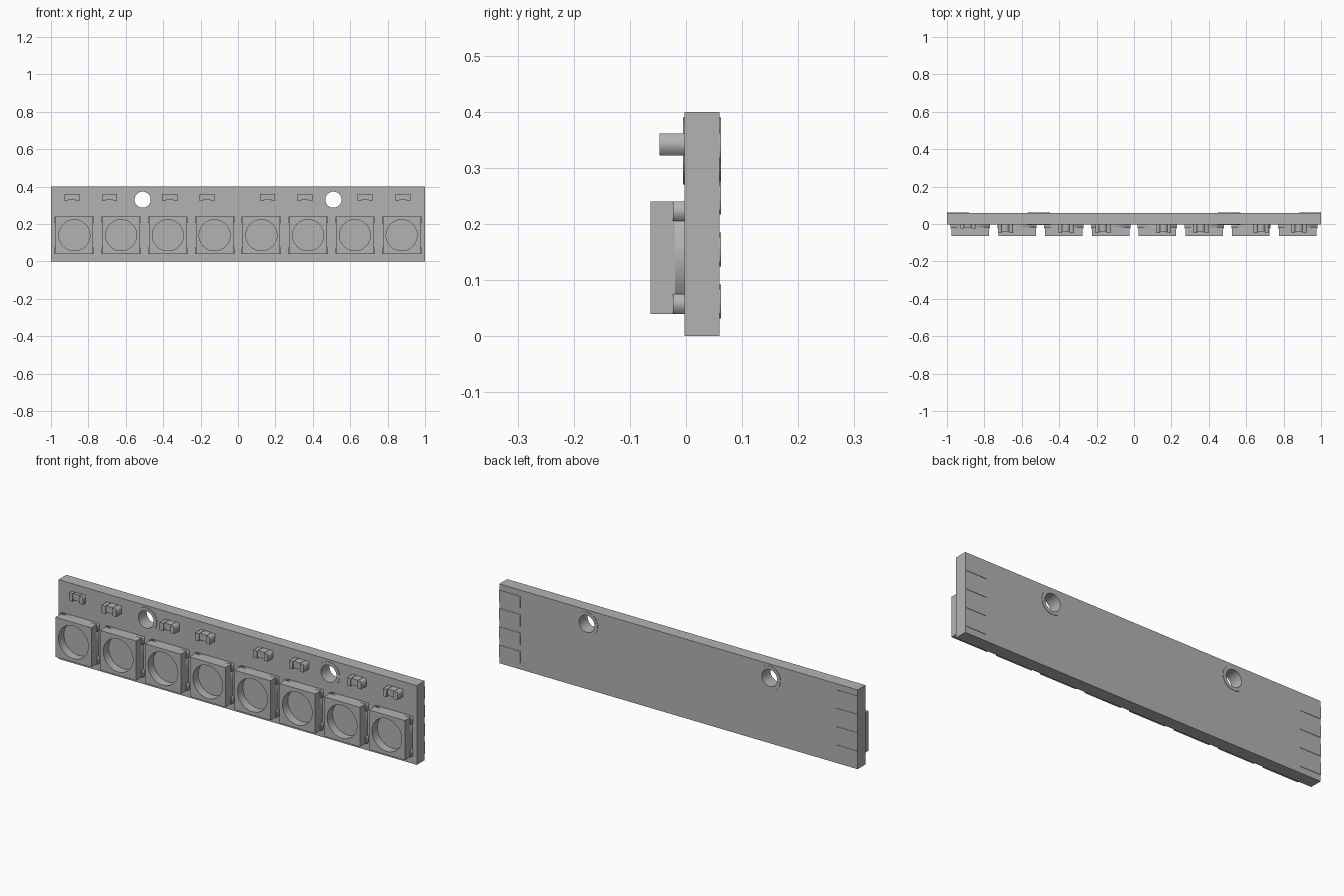
import bpy, math
from mathutils import Matrix

cube = bpy.data.objects.get("Cube")
if cube:
    bpy.data.objects.remove(cube, do_unlink=True)

grey = bpy.data.materials.new("plain_grey")
grey.use_nodes = True
COLOUR = (0.45, 0.45, 0.45, 1)
grey.diffuse_color = COLOUR
grey.node_tree.nodes["Principled BSDF"].inputs["Base Color"].default_value = COLOUR

FRONT, BACK = -0.003, 0.06   # faces of the board


def rect(x0, x1, z0, z1):
    return [(x0, z0), (x1, z0), (x1, z1), (x0, z1)]


def circle(x, z, r, n=48):
    return [(x + r * math.cos(2 * math.pi * i / n), z + r * math.sin(2 * math.pi * i / n))
            for i in range(n)]


def plate(name, outlines, y0, y1):
    """Flat plate in the xz plane; inner outlines become holes."""
    curve = bpy.data.curves.new(name, "CURVE")
    curve.dimensions = "2D"
    curve.fill_mode = "BOTH"
    curve.extrude = (y1 - y0) / 2
    for outline in outlines:
        spline = curve.splines.new("POLY")
        spline.points.add(len(outline) - 1)
        for point, (x, z) in zip(spline.points, outline):
            point.co = (x, z, 0, 1)
        spline.use_cyclic_u = True
    temp = bpy.data.objects.new(name + "_curve", curve)
    mesh = bpy.data.meshes.new_from_object(temp)
    bpy.data.objects.remove(temp)
    mesh.transform(Matrix.Translation((0, (y0 + y1) / 2, 0)) @ Matrix.Rotation(math.pi / 2, 4, "X"))
    mesh.materials.clear()
    mesh.materials.append(grey)
    obj = bpy.data.objects.new(name, mesh)
    bpy.context.collection.objects.link(obj)
    if len(outlines) > 1:
        bpy.ops.object.select_all(action="DESELECT")
        obj.select_set(True)
        bpy.context.view_layer.objects.active = obj
        bpy.ops.object.shade_smooth_by_angle(angle=math.radians(30))
    return obj


# Board with two mounting holes and thin rings around them on both faces
HOLES = [(-0.51, 0.33), (0.51, 0.33)]
plate("board", [rect(-1, 1, 0, 0.4)] + [circle(x, z, 0.043) for x, z in HOLES], FRONT, BACK)
for x, z in HOLES:
    ring = [circle(x, z, 0.06), circle(x, z, 0.043)]
    plate("front_hole_ring", ring, FRONT - 0.002, FRONT)
    plate("back_hole_ring", ring, BACK, BACK + 0.002)

# Solder pads at both ends of the back
for x0, x1 in ((-1, -0.883), (0.883, 1)):
    for i in range(4):
        z = 0.032 + 0.0925 * i
        plate("back_pad", [rect(x0, x1, z, z + 0.06)], BACK, BACK + 0.002)

# Eight square lamps, each with a round recess and four corner leads
for i in range(8):
    x = -0.875 + 0.25 * i
    square = rect(x - 0.1, x + 0.1, 0.04, 0.24)
    plate("lamp_bezel", [square, circle(x, 0.14, 0.083)], -0.063, -0.02)
    plate("lamp_base", [square], -0.02, FRONT)
    for side in (-1, 1):
        a, b = sorted((x + side * 0.095, x + side * 0.105))
        for z in (0.04, 0.205):
            plate("lamp_lead", [rect(a, b, z, z + 0.035)], -0.023, FRONT)

# Small chip parts: two end caps with a slimmer middle
for i, x in enumerate((-0.888, -0.688, -0.364, -0.166, 0.158, 0.358, 0.68, 0.882)):
    front = -0.024 if i == 0 else -0.047
    for side in (-1, 1):
        a, b = sorted((x + side * 0.02, x + side * 0.04))
        plate("chip_end_cap", [rect(a, b, 0.322, 0.361)], front, FRONT)
    plate("chip_middle", [rect(x - 0.02, x + 0.02, 0.328, 0.361)], front + 0.006, FRONT)
